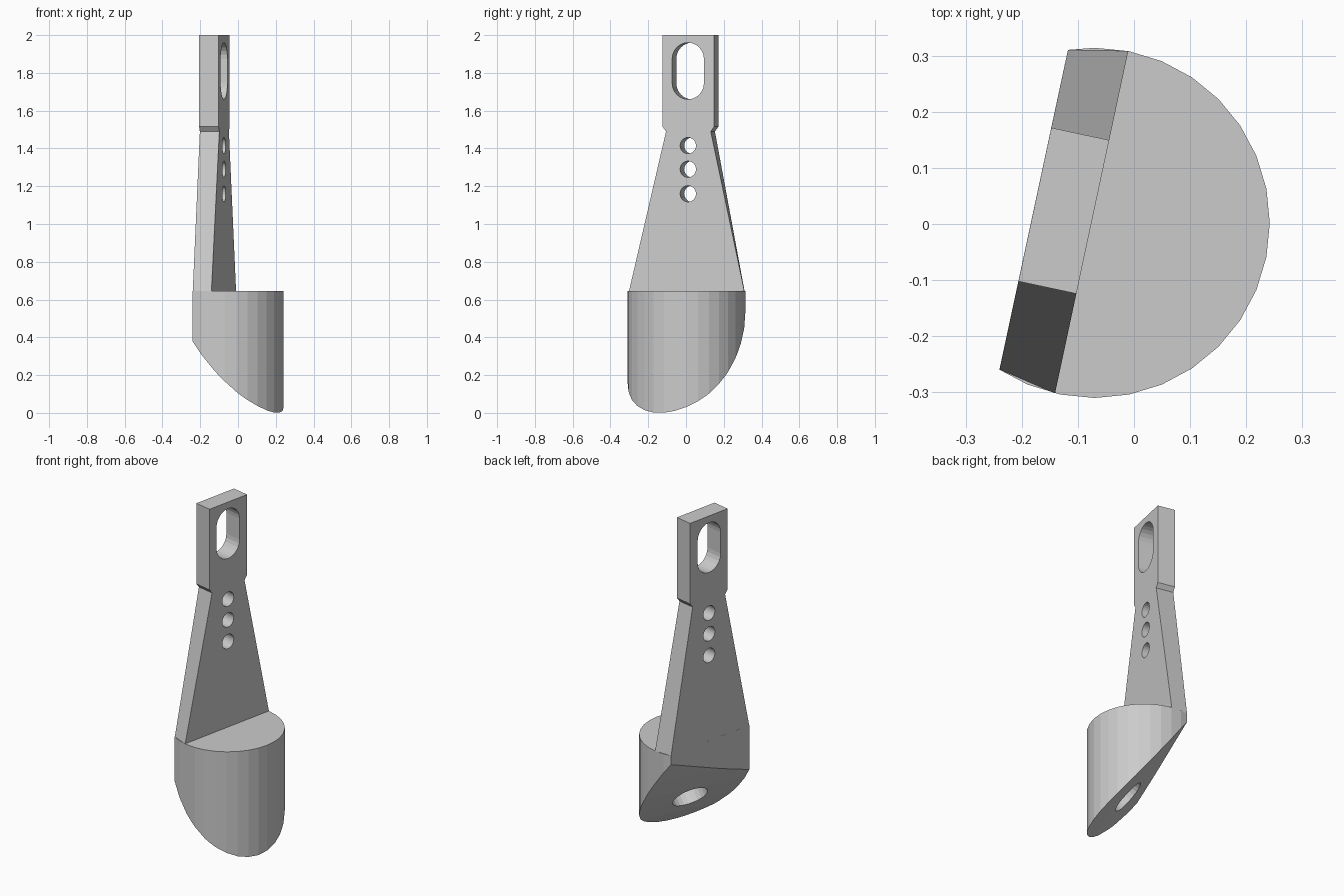
import bpy, bmesh, math
from mathutils import Vector

if "Cube" in bpy.data.objects:
    bpy.data.objects.remove(bpy.data.objects["Cube"])

TURN = math.radians(-12.07)                     # the whole bracket is turned about z
U = Vector((math.cos(TURN), math.sin(TURN), 0))   # through the plate thickness
V = Vector((-math.sin(TURN), math.cos(TURN), 0))  # across the plate
Z = Vector((0, 0, 1))
CENTRE, R, TOP = Vector((-0.07, 0.002, 0)), 0.312, 0.645
BACK, FRONT = -0.18, -0.0745


def make(name, rings):
    """Loft closed rings of points into a capped solid."""
    bm = bmesh.new()
    loops = [[bm.verts.new(p) for p in ring] for ring in rings]
    n = len(loops[0])
    for a, b in zip(loops, loops[1:]):
        for i in range(n):
            j = (i + 1) % n
            bm.faces.new((a[i], a[j], b[j], b[i]))
    bm.faces.new(loops[0][::-1])
    bm.faces.new(loops[-1])
    bmesh.ops.recalc_face_normals(bm, faces=bm.faces)
    mesh = bpy.data.meshes.new(name)
    bm.to_mesh(mesh)
    bm.free()
    ob = bpy.data.objects.new(name, mesh)
    bpy.context.collection.objects.link(ob)
    return ob


def prism(name, outline, along):
    return make(name, [outline, [p + along for p in outline]])


def cut(target, cutter):
    cutter.hide_render = True
    mod = target.modifiers.new("cut", 'BOOLEAN')
    mod.operation, mod.solver, mod.object = 'DIFFERENCE', 'EXACT', cutter
    bpy.context.view_layer.objects.active = target
    bpy.ops.object.modifier_apply(modifier=mod.name)
    bpy.data.objects.remove(cutter)


def arc(c, a, b, r, start, end, n):
    angles = [math.radians(start + (end - start) * i / n) for i in range(n + 1)]
    return [c + a * r * math.cos(t) + b * r * math.sin(t) for t in angles]


# Cup: 32-sided cylinder with a flat back
degrees = [237.0] + [11.25 * i for i in range(22, 41)] + [458.8]
outline = [CENTRE + Vector((math.cos(math.radians(d)), math.sin(math.radians(d)), 0)) * R
           for d in degrees]
cup = prism("cup", outline, Z * TOP)

# Slanted, slightly curved underside
slope = math.radians(-27)
D = Vector((math.cos(slope), math.sin(slope), 0))
W = Z.cross(D)


def under(t):
    return 0.85 * t + 0.7 * t * t


ts = [-0.05, 0, 0.1, 0.2, 0.3, 0.4, 0.5, 0.6]
profile = [CENTRE + D * (R - t) + Z * under(t) - W for t in ts]
profile += [CENTRE + D * (R - 0.6) - Z * 0.5 - W, CENTRE + D * (R + 0.05) - Z * 0.5 - W]
cut(cup, prism("underside_cutter", profile, W * 2))

# Blind hole drilled square to the underside
axis = (D * 0.755 + Z * 0.656).normalized()
side = axis.cross(W)
mouth = Vector((0.002, -0.043, 0.228))
cut(cup, prism("drill_cutter", arc(mouth - axis * 0.15, W, side, 0.102, 0, 345, 23), axis * 0.3))

# Tapered plate with a wider head
mid = -0.003


def section(z, half_back, half_front, c):
    return [U * BACK + V * (c - half_back) + Z * z, U * FRONT + V * (c - half_front) + Z * z,
            U * FRONT + V * (c + half_front) + Z * z, U * BACK + V * (c + half_back) + Z * z]


plate = make("plate", [section(TOP, 0.291, 0.312, -0.0125), section(1.49, 0.121, 0.121, mid),
                       section(1.515, 0.14, 0.14, mid), section(2.0, 0.14, 0.14, mid)])

# Three round holes and the slot
start = U * -0.4 + V * -0.005
for z in (1.16, 1.29, 1.415):
    cut(plate, prism("hole_cutter", arc(start + Z * z, V, Z, 0.043, 0, 345, 23), U * 0.6))
slot = arc(start + Z * 1.874, V, Z, 0.086, 0, 180, 12) + arc(start + Z * 1.746, V, Z, 0.086, 180, 360, 12)
cut(plate, prism("slot_cutter", slot, U * 0.6))
